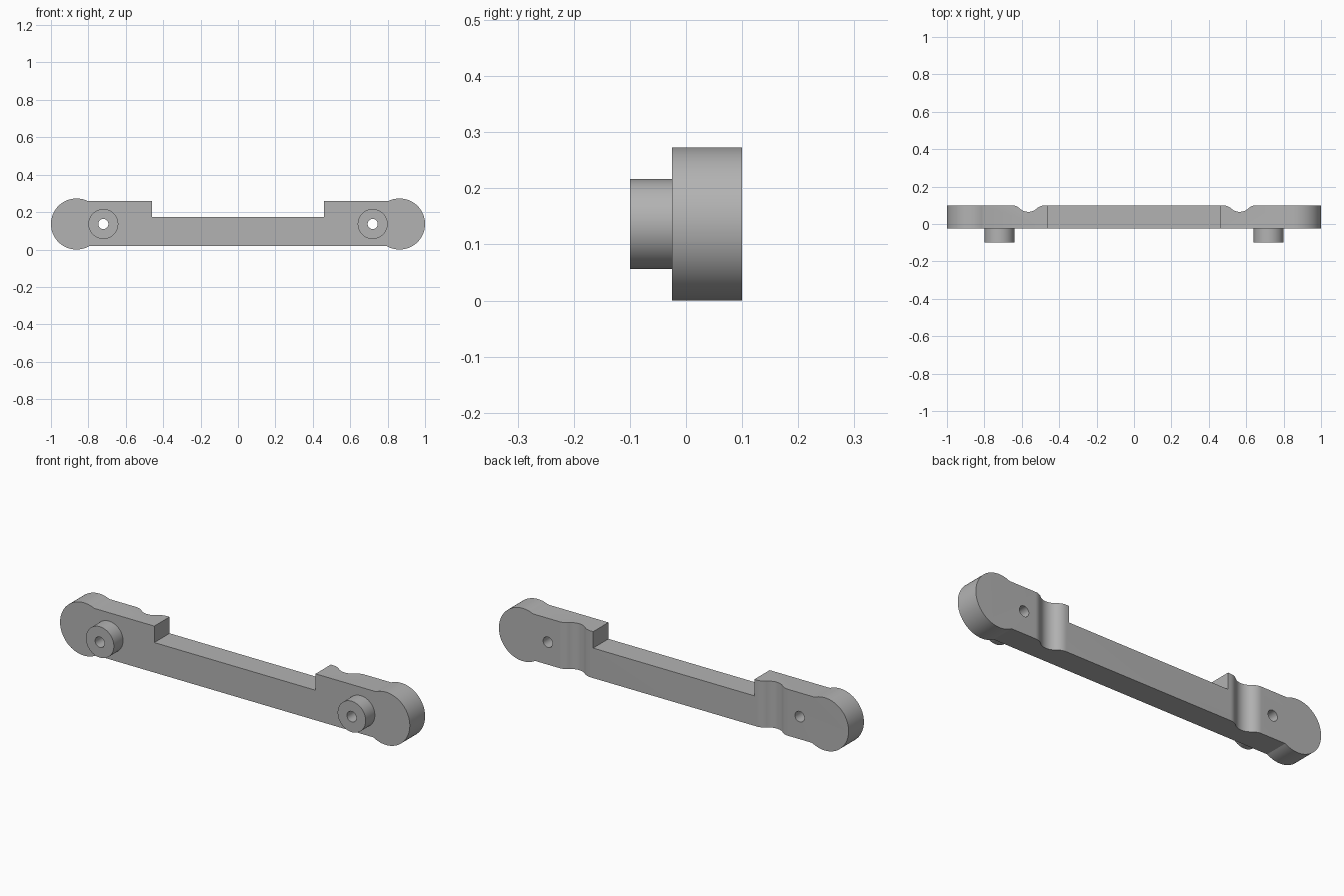
import bpy, bmesh, math
from mathutils import Matrix

if "Cube" in bpy.data.objects:
    bpy.data.objects.remove(bpy.data.objects["Cube"], do_unlink=True)

FRONT, BACK = -0.025, 0.1
END_R, END_X = 0.1365, 0.8635
BAR_LOW, BAR_HIGH, WAIST = 0.02, 0.26, 0.175
STEP_X, PEG_X = 0.461, 0.72
PEG_R, HOLE_R = 0.08, 0.027
GROOVE_X, GROOVE_HALF, GROOVE_DEPTH = 0.565, 0.09, 0.035

grey = bpy.data.materials.new("plain grey")
grey.use_nodes = True
GREY = (0.45, 0.45, 0.45, 1)
grey.diffuse_color = GREY
grey.node_tree.nodes["Principled BSDF"].inputs["Base Color"].default_value = GREY


def make_object(name, bm):
    bmesh.ops.recalc_face_normals(bm, faces=bm.faces)
    mesh = bpy.data.meshes.new(name)
    bm.to_mesh(mesh)
    bm.free()
    mesh.materials.append(grey)
    obj = bpy.data.objects.new(name, mesh)
    bpy.context.collection.objects.link(obj)
    return obj


def prism(name, points, direction):
    """Extrude a closed 3D outline along a direction."""
    bm = bmesh.new()
    face = bm.faces.new([bm.verts.new(p) for p in points])
    result = bmesh.ops.extrude_face_region(bm, geom=[face], use_keep_orig=True)
    verts = [g for g in result["geom"] if isinstance(g, bmesh.types.BMVert)]
    bmesh.ops.translate(bm, verts=verts, vec=direction)
    return make_object(name, bm)


def rod(name, x, radius, y0, y1):
    """Round rod running along y at the height of the end discs."""
    bm = bmesh.new()
    place = Matrix.Translation((x, (y0 + y1) / 2, END_R)) @ Matrix.Rotation(math.pi / 2, 4, "X")
    bmesh.ops.create_cone(bm, cap_ends=True, segments=64, radius1=radius,
                          radius2=radius, depth=y1 - y0, matrix=place)
    return make_object(name, bm)


def boolean(target, tool, operation):
    mod = target.modifiers.new(tool.name, "BOOLEAN")
    mod.operation, mod.object, mod.solver = operation, tool, "EXACT"
    bpy.context.view_layer.objects.active = target
    bpy.ops.object.modifier_apply(modifier=mod.name)
    bpy.data.objects.remove(tool, do_unlink=True)


# Right half of the front outline: waist, step, rounded end
start = math.asin((BAR_HIGH - END_R) / END_R)
finish = math.asin((BAR_LOW - END_R) / END_R)
top_a, low_a = math.pi - start, -math.pi - finish
half = [(STEP_X, WAIST), (STEP_X, BAR_HIGH)]
for i in range(65):
    a = top_a + (low_a - top_a) * i / 64
    half.append((END_X + END_R * math.cos(a), END_R + END_R * math.sin(a)))
outline = half + [(-x, z) for x, z in reversed(half)]
bar = prism("bar", [(x, FRONT, z) for x, z in outline], (0, BACK - FRONT, 0))

# Soft wave section of the back grooves, from two equal tangent arcs
bend = 2 * math.atan(GROOVE_DEPTH / GROOVE_HALF)
arc_r = GROOVE_HALF / (2 * math.sin(bend))
wave = []
for i in range(13):
    a = bend * i / 12
    wave.append((arc_r * math.sin(a), BACK - GROOVE_DEPTH + arc_r * (1 - math.cos(a))))
for i in range(11, -1, -1):
    a = bend * i / 12
    wave.append((GROOVE_HALF - arc_r * math.sin(a), BACK - arc_r * (1 - math.cos(a))))
wave.append((GROOVE_HALF, BACK + 0.05))
section = [(-x, y) for x, y in reversed(wave)] + wave[1:]

# Grooves, pegs and through holes on both sides
for side in (-1, 1):
    groove = prism("groove_cutter", [(side * GROOVE_X + x, y, -0.1) for x, y in section],
                   (0, 0, 0.5))
    boolean(bar, groove, "DIFFERENCE")
    boolean(bar, rod("peg", side * PEG_X, PEG_R, -0.1, FRONT + 0.03), "UNION")
    boolean(bar, rod("hole_cutter", side * PEG_X, HOLE_R, -0.2, 0.2), "DIFFERENCE")

# Smooth curves, sharp edges
bpy.ops.object.select_all(action="DESELECT")
bar.select_set(True)
bpy.context.view_layer.objects.active = bar
bpy.ops.object.shade_smooth_by_angle(angle=math.radians(25))
